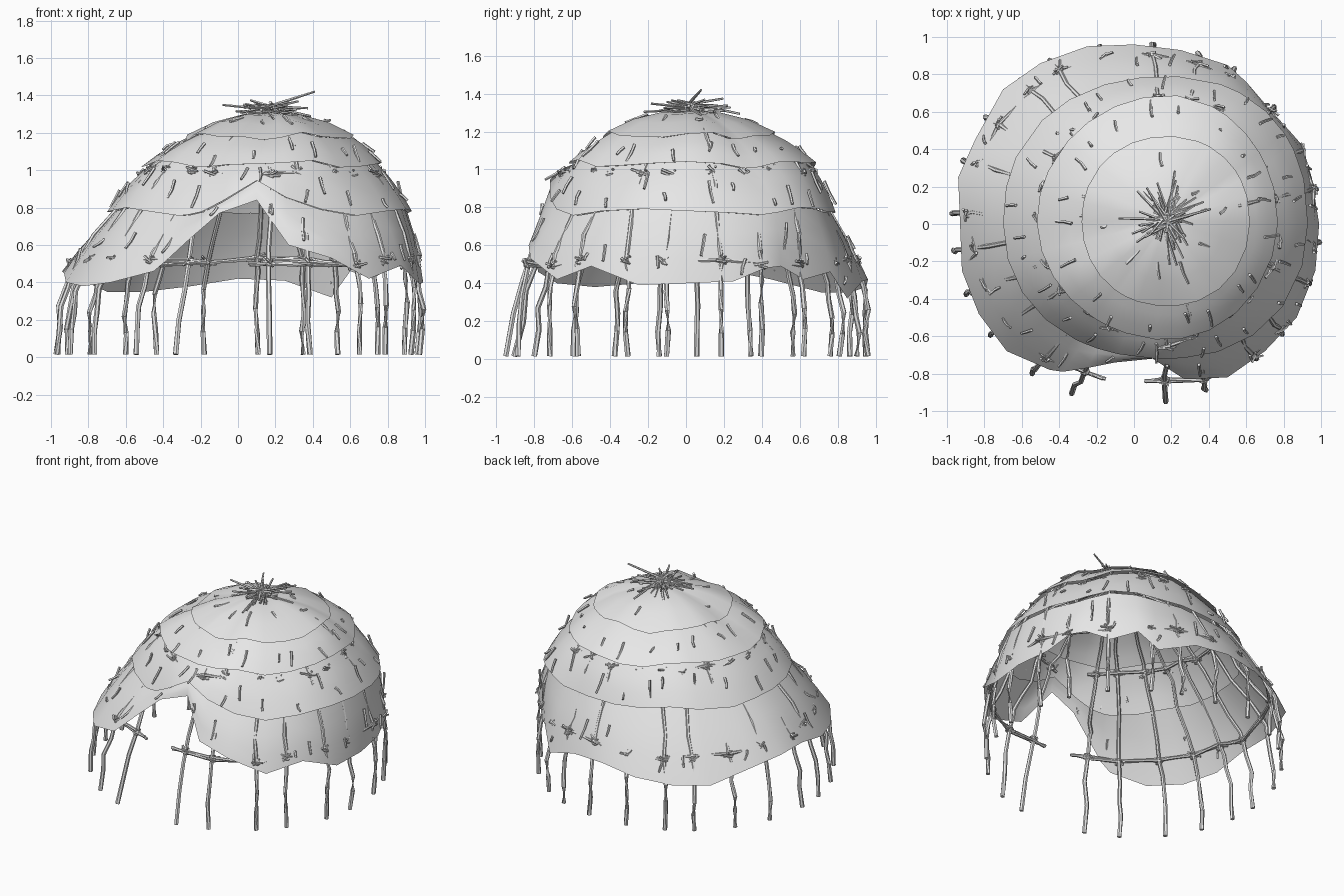
import bpy
import bmesh
import math
import random
from mathutils import Vector

random.seed(7)
if "Cube" in bpy.data.objects:
    bpy.data.objects.remove(bpy.data.objects["Cube"])

HUB = Vector((0.18, 0.02, 1.31))
DOOR_X = 0.1

# Lower cover hem, anticlockwise from the left side, rising into the doorway
HEM = [Vector(p) for p in (
    (0.99, 0, 0.4), (0.95, 0.25, 0.41), (0.9, 0.42, 0.48), (0.83, 0.5, 0.49),
    (0.72, 0.62, 0.42), (0.6, 0.76, 0.46), (0.5, 0.85, 0.32), (0.25, 0.93, 0.41),
    (0, 0.96, 0.42), (-0.25, 0.95, 0.38), (-0.5, 0.86, 0.35), (-0.7, 0.72, 0.35),
    (-0.85, 0.45, 0.42), (-0.94, 0.25, 0.46), (-0.93, 0, 0.45), (-0.92, -0.25, 0.4),
    (-0.83, -0.48, 0.38), (-0.68, -0.68, 0.4), (-0.45, -0.78, 0.46),
    (-0.38, -0.79, 0.52), (-0.25, -0.77, 0.64), (-0.1, -0.74, 0.77),
    (0.1, -0.72, 0.84), (0.27, -0.83, 0.6), (0.5, -0.82, 0.53),
    (0.7, -0.68, 0.42), (0.87, -0.5, 0.49), (0.97, -0.25, 0.39))]

# Upper cover hems: reach to left, back, right, front; height; lift over the door; squareness
TIERS = {1: (0.44, 0.45, 0.46, 0.46, 1.18, 0, 2.1),
         2: (0.59, 0.67, 0.7, 0.64, 1.03, 0.01, 1.95),
         3: (0.75, 0.77, 0.88, 0.74, 0.78, 0.16, 2.2)}


def angle_of(p):
    return math.atan2(p.y - HUB.y, p.x - HUB.x) % math.tau


ANGLES = [angle_of(p) for p in HEM]


def hem_at(angle):
    """Point on the lower hem in a direction from the hub."""
    angle %= math.tau
    for i, start in enumerate(ANGLES):
        j = (i + 1) % len(HEM)
        span = (ANGLES[j] - start) % math.tau
        gone = (angle - start) % math.tau
        if gone <= span:
            return HEM[i].lerp(HEM[j], gone / span)
    return HEM[0].copy()


def rim(tier, angle):
    """Point on the edge of one tier; tier zero is the crown."""
    if tier == 0:
        return HUB.copy()
    if tier == 4:
        return hem_at(angle)
    left, back, right, front, height, lift, n = TIERS[tier]
    c, s = math.cos(angle), math.sin(angle)
    a = left if c > 0 else right
    b = back if s > 0 else front
    r = (abs(c / a) ** n + abs(s / b) ** n) ** (-1 / n)
    x, y = HUB.x + r * c, HUB.y + r * s
    z = height + 0.014 * math.sin(5 * angle + tier) + 0.01 * math.sin(9 * angle)
    if s < 0:
        z += lift * math.exp(-((x - DOOR_X) / 0.17) ** 2)
    return Vector((x, y, z))


def cover_point(tier, angle, t):
    return rim(tier - 1, angle).lerp(rim(tier, angle), t)


def outward(p):
    return Vector((p.x - HUB.x, p.y - HUB.y, 0)).normalized()


grey = bpy.data.materials.new("pale grey")
grey.use_nodes = True
grey.diffuse_color = (0.8, 0.8, 0.8, 1)
grey.node_tree.nodes["Principled BSDF"].inputs["Base Color"].default_value = (0.8, 0.8, 0.8, 1)


def finish(name, bm, sharp=40):
    mesh = bpy.data.meshes.new(name)
    bmesh.ops.recalc_face_normals(bm, faces=bm.faces)
    bm.to_mesh(mesh)
    bm.free()
    mesh.materials.append(grey)
    obj = bpy.data.objects.new(name, mesh)
    bpy.context.collection.objects.link(obj)
    bpy.ops.object.select_all(action='DESELECT')
    obj.select_set(True)
    bpy.context.view_layer.objects.active = obj
    bpy.ops.object.shade_smooth_by_angle(angle=math.radians(sharp))


def stick(bm, points, r0, r1, sides=6):
    """Tapered closed tube through a list of points."""
    rings = []
    for i, p in enumerate(points):
        along = points[min(i + 1, len(points) - 1)] - points[max(i - 1, 0)]
        turn = along.to_track_quat('Z', 'Y')
        r = r0 + (r1 - r0) * i / (len(points) - 1)
        rings.append([bm.verts.new(p + turn @ Vector((
            r * math.cos(math.tau * k / sides), r * math.sin(math.tau * k / sides), 0)))
            for k in range(sides)])
    for low, high in zip(rings, rings[1:]):
        for k in range(sides):
            j = (k + 1) % sides
            bm.faces.new((low[k], low[j], high[j], high[k]))
    bm.faces.new(rings[0][::-1])
    bm.faces.new(rings[-1])


def jitter(size):
    return Vector([random.uniform(-size, size) for _ in range(3)])


# Overlapping covers, each tucked under the one above
TUCK = {1: 1, 2: 0.93, 3: 0.95, 4: 0.965}
for tier, name in enumerate(("crown_cover", "upper_cover", "middle_cover", "lower_cover"), 1):
    bm = bmesh.new()
    rows = []
    for t in (0, 0.33, 0.67, 1):
        row = []
        for angle in ANGLES:
            edge = rim(tier - 1, angle)
            top = HUB + (edge - HUB) * TUCK[tier]
            top.z = edge.z
            p = top.lerp(rim(tier, angle), t)
            bulge = math.sin(math.pi * t)
            p += outward(p) * 0.01 * bulge if t else Vector()
            p.z += (0.032 if tier == 1 else 0.007) * bulge
            row.append(p)
        if tier == 1 and t == 0:
            rows.append([bm.verts.new(HUB)] * len(ANGLES))
        else:
            rows.append([bm.verts.new(p) for p in row])
    for a, b in zip(rows, rows[1:]):
        for i in range(len(ANGLES)):
            j = (i + 1) % len(ANGLES)
            corners = list(dict.fromkeys((a[i], b[i], b[j], a[j])))
            bm.faces.new(corners)
    finish(name, bm, 60)

# Bent poles from the ground up to the hub, with a gap at the doorway
paths = []
bm = bmesh.new()
for k in range(23):
    a = math.radians(280 + 15 * k + (random.uniform(-2, 2) if 0 < k < 22 else 0))
    foot = Vector((0.975 * math.cos(a), 0.965 * math.sin(a), 0.015))
    angle = angle_of(foot)
    low = cover_point(4, angle, 0.88)
    low -= outward(low) * 0.015
    path = [foot]
    for t, bow in ((0.3, 0.012), (0.55, 0.022), (0.8, 0.014)):
        path.append(foot.lerp(low, t) + outward(foot) * bow + jitter(0.012))
    path.append(low)
    for tier, t, inset in ((4, 0.65, 0.004), (4, 0.35, 0.012), (3, 0.95, 0.035),
                           (3, 0.4, 0.02), (2, 0.9, 0.03), (2, 0.4, 0.02),
                           (1, 0.9, 0.015), (1, 0.3, 0)):
        p = cover_point(tier, angle, t)
        path.append(p - outward(p) * inset - Vector((0, 0, 0.012)) + jitter(0.012))
    paths.append(path)
    stick(bm, path, 0.015, 0.009)
finish("poles", bm)


def at_height(path, z):
    for p, q in zip(path, path[1:]):
        if p.z <= z <= q.z:
            return p.lerp(q, (z - p.z) / (q.z - p.z))
    return path[-1].copy()


# Horizontal hoops tied to the poles
for name, z, strands in (("lower_hoop", 0.51, 2), ("upper_hoop", 0.99, 1)):
    bm = bmesh.new()
    knots = bmesh.new()
    ties = [at_height(path, z + random.uniform(-0.015, 0.015)) for path in paths]
    ends = [ties[0] * 1.5 - ties[1] * 0.5, ties[-1] * 1.5 - ties[-2] * 0.5]
    for _ in range(strands):
        stick(bm, [p + jitter(0.012) for p in [ends[0], *ties, ends[1]]], 0.01, 0.01)
    for tie in ties:
        side = Vector((0, 0, 1)).cross(outward(tie))
        for _ in range(4):
            reach = side * random.uniform(0.015, 0.035) + jitter(0.022)
            c = tie + jitter(0.012) + outward(tie) * 0.004
            stick(knots, [c - reach, c + outward(c) * 0.008, c + reach], 0.008, 0.006, 5)
        wrap = [tie + side * 0.022 * math.cos(i) + outward(tie) * 0.022 * math.sin(i)
                + Vector((0, 0, 0.006 * i - 0.02)) for i in range(8)]
        stick(knots, wrap, 0.006, 0.006, 5)
    finish(name, bm)
    finish(name + "_knots", knots)

# Short twigs pinning the covers down
bm = bmesh.new()
for tier, count in ((1, 9), (2, 20), (3, 26), (4, 22)):
    for i in range(count):
        angle = math.tau * (i + random.uniform(0, 0.7)) / count
        t = random.uniform(0.35, 0.85)
        p = cover_point(tier, angle, t)
        slope = (rim(tier, angle) - rim(tier - 1, angle)).normalized()
        reach = slope * random.uniform(0.02, 0.065) + jitter(0.014)
        p += outward(p) * 0.008 + Vector((0, 0, 0.028 if tier == 1 else 0.004))
        stick(bm, [p - reach, p + jitter(0.005), p + reach], 0.009, 0.007, 5)
finish("cover_twigs", bm)

# Bundle of loose sticks on the crown
bm = bmesh.new()
for i in range(46):
    a = random.uniform(0, math.tau)
    size = random.uniform(0.09, 0.25)
    flat = Vector((math.cos(a), math.sin(a), random.uniform(-0.22, 0.2)))
    c = HUB + jitter(0.03)
    c.z = HUB.z + random.uniform(0, 0.035)
    stick(bm, [c - flat * size * 0.4, c + flat * size], 0.009, 0.006, 5)
stick(bm, [HUB + Vector((-0.05, -0.02, 0.02)), HUB + Vector((0.23, 0.06, 0.11))], 0.01, 0.006)
finish("crown_sticks", bm)
